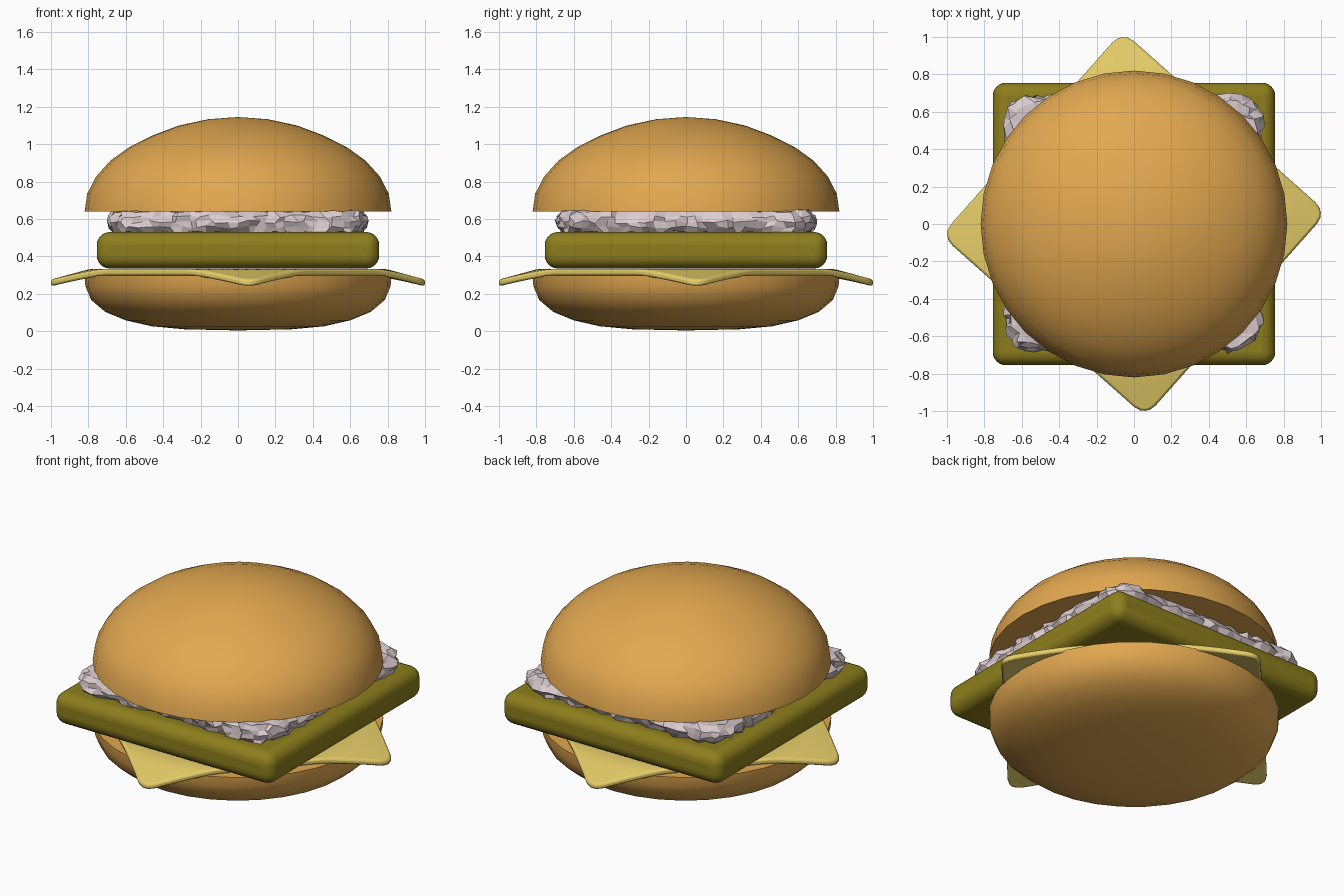
import bpy, bmesh, math, random
from mathutils import Vector, Matrix

if "Cube" in bpy.data.objects:
    bpy.data.objects.remove(bpy.data.objects["Cube"])

random.seed(4)


def material(name, rgb):
    m = bpy.data.materials.new(name)
    m.diffuse_color = (*rgb, 1)
    m.use_nodes = True
    m.node_tree.nodes["Principled BSDF"].inputs["Base Color"].default_value = m.diffuse_color
    return m


BUN = material("bread", (0.76, 0.39, 0.08))
OLIVE = material("olive", (0.27, 0.21, 0.012))
CHEESE = material("yellow", (0.80, 0.62, 0.14))
PINK = material("pale_pink", (0.72, 0.61, 0.63))


def finish(bm, name, mat, smooth=True, bevel=0, segments=4):
    bmesh.ops.recalc_face_normals(bm, faces=bm.faces)
    me = bpy.data.meshes.new(name)
    bm.to_mesh(me)
    bm.free()
    ob = bpy.data.objects.new(name, me)
    bpy.context.collection.objects.link(ob)
    me.materials.append(mat)
    if bevel:
        mod = ob.modifiers.new("bevel", 'BEVEL')
        mod.width, mod.segments = bevel, segments
        mod.limit_method, mod.angle_limit = 'ANGLE', math.radians(50)
    if smooth:
        bpy.ops.object.select_all(action='DESELECT')
        bpy.context.view_layer.objects.active = ob
        ob.select_set(True)
        bpy.ops.object.shade_smooth_by_angle(angle=math.radians(40))
    return ob


def lathe(name, profile, mat, sides=32):
    bm = bmesh.new()
    vs = [bm.verts.new((r, 0, z)) for r, z in profile]
    es = [bm.edges.new(p) for p in zip(vs, vs[1:])]
    bmesh.ops.spin(bm, geom=vs + es, cent=(0, 0, 0), axis=(0, 0, 1),
                   angle=math.tau, steps=sides, use_duplicate=False)
    bmesh.ops.remove_doubles(bm, verts=bm.verts, dist=1e-4)
    return finish(bm, name, mat)


def slab(half, z0, z1, nxy=1, nz=1, corner=0.0):
    """Square slab cut into a grid, with rounded corners in plan."""
    bm = bmesh.new()
    bmesh.ops.create_cube(bm, size=1)
    for v in bm.verts:
        v.co = (v.co.x * 2 * half, v.co.y * 2 * half, z0 + (v.co.z + 0.5) * (z1 - z0))
    for axis, n, lo, hi in ((0, nxy, -half, half), (1, nxy, -half, half), (2, nz, z0, z1)):
        for i in range(1, n):
            co, no = Vector(), Vector()
            co[axis], no[axis] = lo + (hi - lo) * i / n, 1
            bmesh.ops.bisect_plane(bm, geom=bm.verts[:] + bm.edges[:] + bm.faces[:],
                                   plane_co=co, plane_no=no)
    core = half - corner
    for v in bm.verts:
        dx, dy = abs(v.co.x) - core, abs(v.co.y) - core
        if corner and dx > 1e-5 and dy > 1e-5:
            f = max(dx, dy) / math.hypot(dx, dy)
            v.co.x = math.copysign(core + dx * f, v.co.x)
            v.co.y = math.copysign(core + dy * f, v.co.y)
    return bm


# Buns
lathe("bottom_bun", [(0, 0.004), (0.285, 0.01), (0.46, 0.026), (0.60, 0.058),
                     (0.71, 0.103), (0.785, 0.167), (0.816, 0.24), (0.82, 0.298),
                     (0, 0.298)], BUN)
lathe("top_bun", [(0, 0.64), (0.82, 0.64), (0.806, 0.735), (0.76, 0.825),
                  (0.682, 0.912), (0.58, 0.985), (0.456, 1.047), (0.314, 1.1),
                  (0.16, 1.133), (0, 1.145)], BUN)

# Cheese slice, corners drooping over the bun
bm = slab(0.731, 0.297, 0.333, nxy=36, corner=0.08)
for v in bm.verts:
    v.co.z -= 0.27 * max(0, math.hypot(v.co.x, v.co.y) - 0.79)
bm.transform(Matrix.Rotation(math.radians(48.4), 4, 'Z'))
finish(bm, "cheese_slice", CHEESE, bevel=0.012, segments=2)

# Square patty
finish(slab(0.755, 0.335, 0.53), "patty", OLIVE, bevel=0.07, segments=6)

# Rough shredded layer
bm = slab(0.68, 0.53, 0.645, nxy=26, nz=4, corner=0.13)
for v in bm.verts:
    t = abs(v.co.z - 0.5875) / 0.0575
    s = 1 - 0.045 * t ** 2
    v.co.x = v.co.x * s + random.uniform(-0.022, 0.022)
    v.co.y = v.co.y * s + random.uniform(-0.022, 0.022)
    v.co.z += random.uniform(-0.012, 0.006)
finish(bm, "shredded_layer", PINK, smooth=False)
